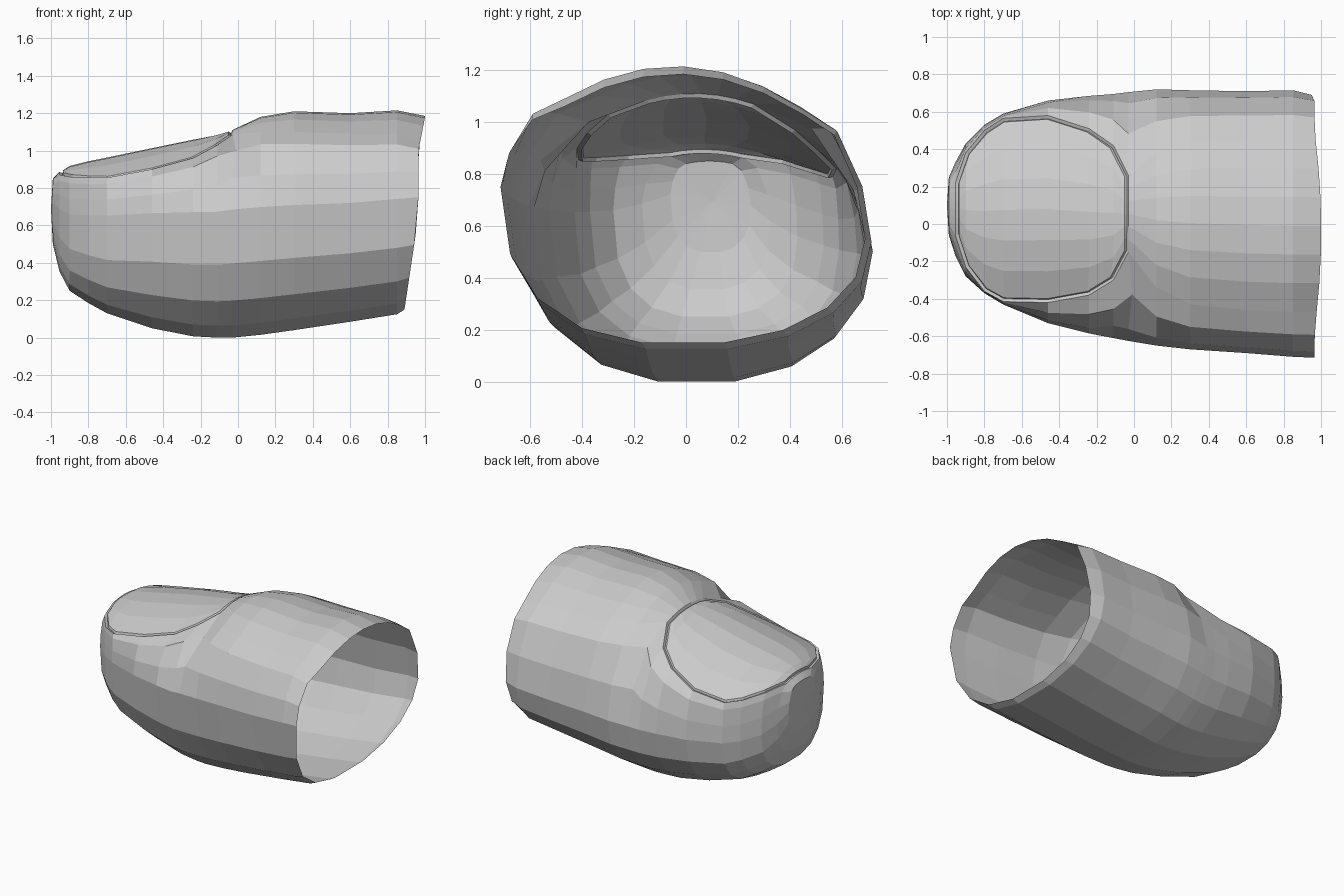
import bpy, bmesh, math
from mathutils import Vector

if "Cube" in bpy.data.objects:
    bpy.data.objects.remove(bpy.data.objects["Cube"])

LOW, SIDE, TOP = 9, 3, 6   # segments: underside, each upper flank, nail/top strip

# Sections: x, ymin, ymax, zbottom, top-strip y left/right, z left/right, z crown, z widest
SECTIONS = [
    (-0.990, -0.06, 0.25, 0.50, 0.00, 0.18, 0.84, 0.84, 0.85, 0.70),
    (-0.955, -0.17, 0.33, 0.355, -0.06, 0.22, 0.87, 0.865, 0.885, 0.65),
    (-0.900, -0.28, 0.43, 0.25, -0.23, 0.38, 0.86, 0.845, 0.92, 0.61),
    (-0.800, -0.37, 0.53, 0.185, -0.36, 0.50, 0.855, 0.81, 0.945, 0.59),
    (-0.700, -0.43, 0.59, 0.13, -0.415, 0.565, 0.855, 0.79, 0.965, 0.58),
    (-0.460, -0.53, 0.66, 0.05, -0.42, 0.58, 0.90, 0.82, 1.015, 0.58),
    (-0.240, -0.585, 0.685, 0.007, -0.38, 0.51, 0.96, 0.89, 1.06, 0.58),
    (-0.110, -0.61, 0.695, 0.0, -0.30, 0.42, 1.03, 0.97, 1.085, 0.58),
    (-0.030, -0.625, 0.705, 0.0, -0.15, 0.26, 1.085, 1.07, 1.11, 0.59),
    (0.120, -0.65, 0.72, 0.015, -0.34, 0.38, 1.10, 1.07, 1.18, 0.60),
    (0.300, -0.67, 0.715, 0.04, -0.43, 0.44, 1.10, 1.06, 1.21, 0.61),
    (0.600, -0.69, 0.71, 0.085, -0.46, 0.45, 1.09, 1.05, 1.20, 0.62),
    (0.850, -0.71, 0.715, 0.125, -0.47, 0.45, 1.09, 1.05, 1.215, 0.64),
    (0.950, -0.715, 0.69, 0.15, -0.47, 0.45, 1.06, 1.03, 1.185, 0.65),
]
NAIL_FIRST, NAIL_LAST = 1, 8


def rim_x(z):
    # the open end leans outward and flares at the top
    return 0.89 + 0.075 * min(1, max(0, (z - 0.15) / 0.5)) + 0.035 * max(0, (z - 1.0) / 0.18)


def section_points(s, rim=False):
    x, y0, y1, zb, yl, yr, zl, zr, zt, zw = s
    tilt = 0.10 * (y1 - y0) / 1.4
    zwl, zwr = zw + tilt, zw - tilt
    yc, hw = (y0 + y1) / 2, (y1 - y0) / 2
    e = 0.78 if x < -0.6 else 0.86       # the tip is boxier
    peak = math.cos(math.pi / 2 / LOW) ** e
    p = []
    # crown strip, left to right
    for i in range(TOP):
        t = i / TOP
        p.append((yl + (yr - yl) * t,
                  zl + (zr - zl) * t + (zt - (zl + zr) / 2) * (1 - (2 * t - 1) ** 2)))
    # right flank
    for i in range(SIDE):
        a = math.pi / 2 * (1 - i / SIDE)
        p.append((yr + (y1 - yr) * math.cos(a), zwr + (zr - zwr) * math.sin(a) ** 1.25))
    # rounded underside
    for i in range(LOW):
        a = math.pi * i / LOW
        c, sn = math.cos(a), min(1, math.sin(a) ** e / peak)
        base = zwr + (zwl - zwr) * i / LOW
        p.append((yc + hw * math.copysign(abs(c) ** e, c), base - (base - zb) * sn))
    # left flank
    for i in range(SIDE):
        a = math.pi / 2 * i / SIDE
        p.append((yl + (y0 - yl) * math.cos(a), zwl + (zl - zwl) * math.sin(a) ** 1.25))
    return [Vector((rim_x(z) if rim else x, y, z)) for y, z in p]


bm = bmesh.new()
rings = [[bm.verts.new(v) for v in section_points(s, s is SECTIONS[-1])] for s in SECTIONS]
n = len(rings[0])

# skin between sections, remembering the nail area
nail_faces = []
for r in range(len(rings) - 1):
    for i in range(n):
        j = (i + 1) % n
        f = bm.faces.new((rings[r][i], rings[r + 1][i], rings[r + 1][j], rings[r][j]))
        if i < TOP and NAIL_FIRST <= r < NAIL_LAST:
            nail_faces.append(f)

# rounded tip
tip = bm.verts.new((-1.0, 0.1, 0.69))
for i in range(n):
    bm.faces.new((rings[0][i], rings[0][(i + 1) % n], tip))

# skin crease beside the nail
rings[8][n - 1].co += Vector((0.02, 0.01, -0.02))
rings[7][n - 2].co += Vector((0, 0.025, -0.01))

bmesh.ops.recalc_face_normals(bm, faces=bm.faces)
if nail_faces[len(nail_faces) // 2].normal.z < 0:
    bmesh.ops.reverse_faces(bm, faces=bm.faces)

# groove around the nail, then the nail plate rising out of it
bmesh.ops.inset_region(bm, faces=nail_faces, thickness=0.012, depth=-0.014, use_even_offset=True)
bmesh.ops.inset_region(bm, faces=nail_faces, thickness=0.010, depth=0.012, use_even_offset=True)

mesh = bpy.data.meshes.new("fingertip")
bm.to_mesh(mesh)
bm.free()
obj = bpy.data.objects.new("fingertip", mesh)
bpy.context.collection.objects.link(obj)
